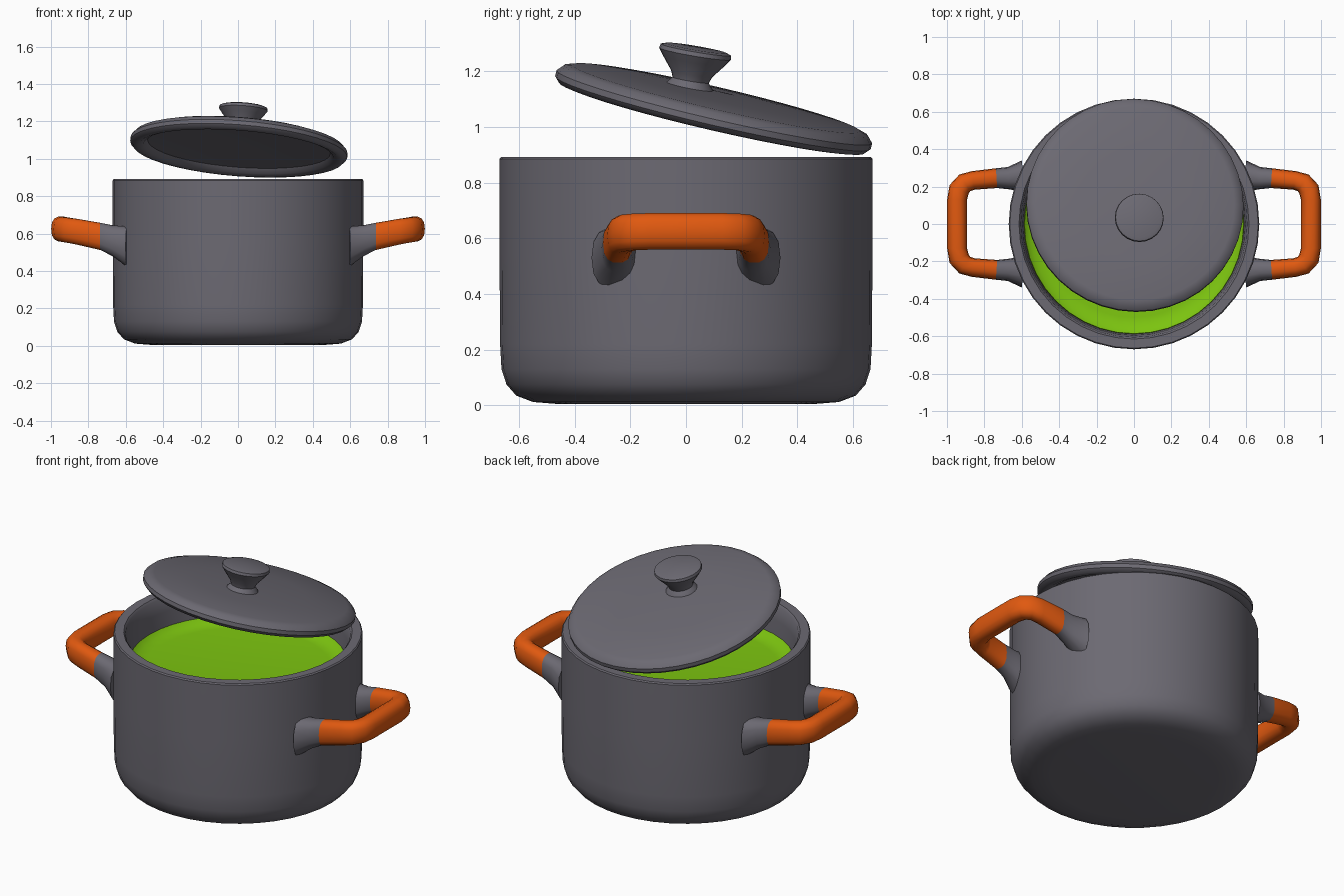
import bpy, bmesh, math
from mathutils import Vector

if "Cube" in bpy.data.objects:
    bpy.data.objects.remove(bpy.data.objects["Cube"])


def material(name, rgb):
    m = bpy.data.materials.new(name)
    m.diffuse_color = (*rgb, 1)
    m.use_nodes = True
    m.node_tree.nodes["Principled BSDF"].inputs["Base Color"].default_value = m.diffuse_color
    return m


GREY = material("grey enamel", (0.15, 0.143, 0.17))
ORANGE = material("orange grip", (0.75, 0.10, 0.005))
GREEN = material("green soup", (0.20, 0.55, 0.005))


def finish(name, bm, mats, angle=40):
    bmesh.ops.recalc_face_normals(bm, faces=bm.faces)
    me = bpy.data.meshes.new(name)
    bm.to_mesh(me)
    bm.free()
    for m in mats:
        me.materials.append(m)
    ob = bpy.data.objects.new(name, me)
    bpy.context.collection.objects.link(ob)
    bpy.ops.object.select_all(action='DESELECT')
    ob.select_set(True)
    bpy.context.view_layer.objects.active = ob
    bpy.ops.object.shade_smooth_by_angle(angle=math.radians(angle))
    return ob


def lathe(name, profile, mat, sides=40, angle=40):
    bm = bmesh.new()
    vs = [bm.verts.new((r, 0, z)) for r, z in profile]
    edges = [bm.edges.new(p) for p in zip(vs, vs[1:])]
    bmesh.ops.spin(bm, geom=vs + edges, cent=(0, 0, 0), axis=(0, 0, 1),
                   angle=2 * math.pi, steps=sides)
    bmesh.ops.remove_doubles(bm, verts=bm.verts, dist=1e-4)
    return finish(name, bm, [mat], angle)


def tilt(ob, normal, location):
    ob.rotation_mode = 'QUATERNION'
    ob.rotation_quaternion = Vector((0, 0, 1)).rotation_difference(Vector(normal))
    ob.location = location


# Pot body, with rounded base and hollow inside
lathe("pot", [(0, 0.004), (0.45, 0.004), (0.55, 0.012), (0.61, 0.035), (0.645, 0.075),
              (0.663, 0.13), (0.668, 0.22), (0.67, 0.55), (0.67, 0.885), (0.664, 0.892),
              (0.615, 0.892), (0.605, 0.88), (0.595, 0.80), (0.585, 0.66),
              (0.56, 0.10), (0.50, 0.06), (0, 0.06)], GREY)

# Soup surface, creeping up a little at the wall
lathe("soup", [(0, 0.68), (0.50, 0.68), (0.56, 0.688), (0.586, 0.715), (0.589, 0.70),
               (0.583, 0.65), (0, 0.65)], GREEN)

# Lid, resting on the back of the rim and leaning a little to the right
lid = lathe("lid", [(0, 0.065), (0.30, 0.052), (0.53, 0.040), (0.562, 0.030), (0.582, 0.008),
                    (0.582, -0.014), (0.565, -0.032), (0.54, -0.036), (0.51, -0.025),
                    (0.49, 0.0), (0, 0.025)], GREY)
tilt(lid, (0.078, 0.232, 1), (0.005, 0.10, 1.065))

# Lid knob
knob = lathe("lid_knob", [(0, -0.03), (0.10, -0.03), (0.085, 0.0), (0.066, 0.022),
                          (0.075, 0.045), (0.112, 0.092), (0.131, 0.118), (0.128, 0.133),
                          (0.11, 0.139), (0, 0.143)], GREY, 24)
tilt(knob, (0.07, 0.17, 1), (0.02, 0.013, 1.147))

# Handles: (x, y, z, half width, half height) along one half, then mirrored in y
HALF = [(0.59, 0.255, 0.53, 0.085, 0.11), (0.67, 0.245, 0.562, 0.060, 0.084),
        (0.735, 0.245, 0.585, 0.053, 0.074), (0.86, 0.233, 0.61, 0.050, 0.070),
        (0.905, 0.22, 0.618, 0.053, 0.068), (0.935, 0.185, 0.623, 0.056, 0.067),
        (0.946, 0.13, 0.625, 0.053, 0.067)]
PATH = HALF + [(x, -y, z, w, h) for x, y, z, w, h in reversed(HALF)]
SIDES = 14


def handle(name, side):
    bm = bmesh.new()
    rings = []
    for i, (x, y, z, w, h) in enumerate(PATH):
        a, b = PATH[max(i - 1, 0)], PATH[min(i + 1, len(PATH) - 1)]
        d = Vector((b[0] - a[0], b[1] - a[1], 0)).normalized()
        n = Vector((-d.y, d.x, 0))
        ring = []
        for k in range(SIDES):
            t = 2 * math.pi * k / SIDES
            c, s = math.cos(t), math.sin(t)
            # slightly squared oval section
            p = Vector((x, y, z)) + n * w * math.copysign(abs(c) ** 0.8, c)
            p.z += h * math.copysign(abs(s) ** 0.8, s)
            ring.append(bm.verts.new((p.x * side, p.y, p.z)))
        rings.append(ring)
    for r0, r1 in zip(rings, rings[1:]):
        for k in range(SIDES):
            j = (k + 1) % SIDES
            bm.faces.new((r0[k], r0[j], r1[j], r1[k]))
    bm.faces.new(rings[0])
    bm.faces.new(rings[-1])
    # grey roots near the pot, orange grip beyond
    for f in bm.faces:
        f.material_index = 1 if abs(f.calc_center_median().x) > 0.735 else 0
    return finish(name, bm, [GREY, ORANGE], 60)


for label, side in (("left", -1), ("right", 1)):
    handle(label + "_handle", side)
